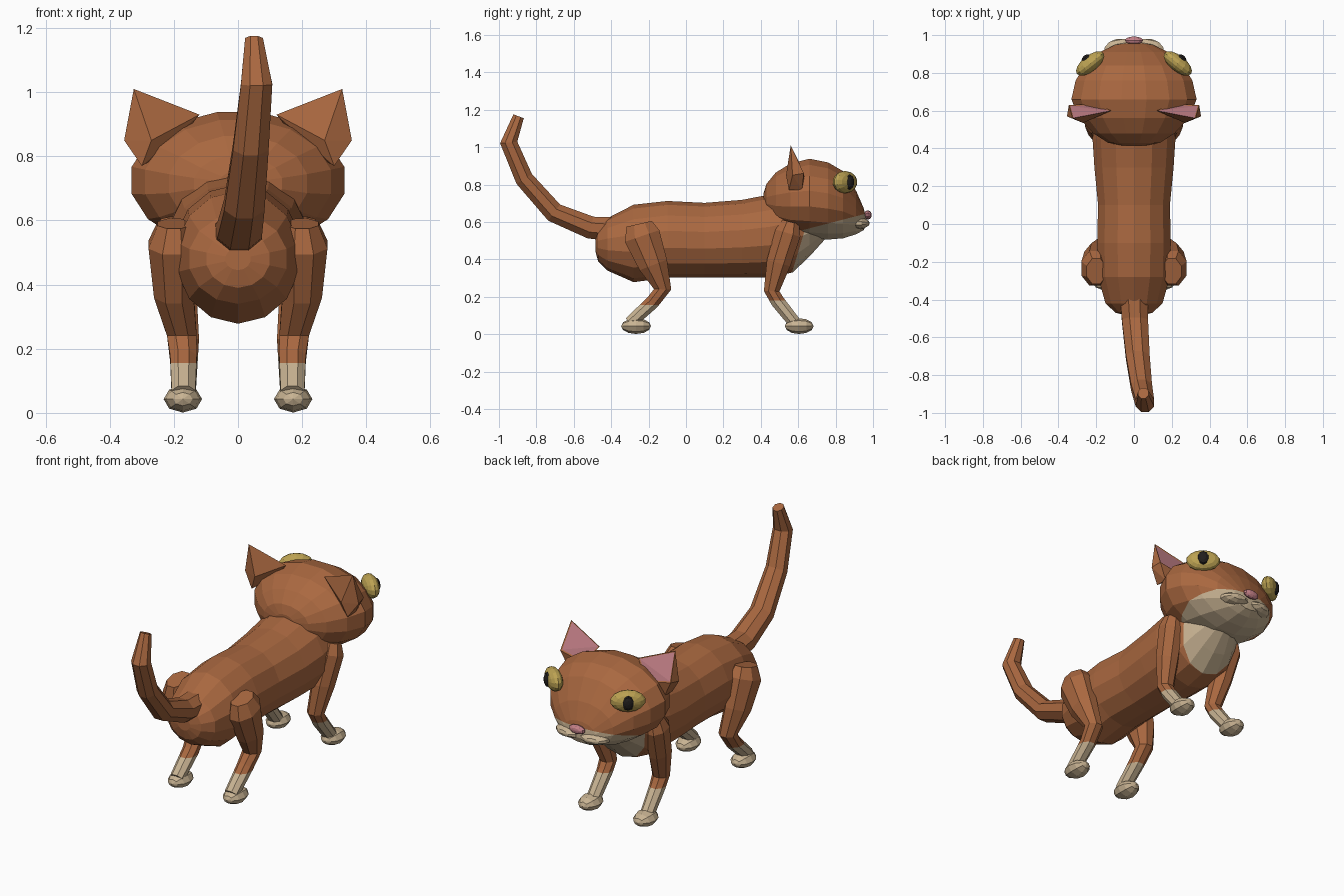
import bpy, bmesh, math
from mathutils import Vector, Matrix

if "Cube" in bpy.data.objects:
    bpy.data.objects.remove(bpy.data.objects["Cube"], do_unlink=True)


def material(name, rgb):
    m = bpy.data.materials.new(name)
    m.use_nodes = True
    m.diffuse_color = (*rgb, 1)
    m.node_tree.nodes["Principled BSDF"].inputs["Base Color"].default_value = (*rgb, 1)
    return m


FUR = material("ginger fur", (0.40, 0.138, 0.051))
CREAM = material("cream fur", (0.58, 0.45, 0.29))
PINK = material("pink skin", (0.56, 0.22, 0.25))
GOLD = material("gold iris", (0.50, 0.36, 0.085))
BLACK = material("black pupil", (0.015, 0.013, 0.012))


def finish(name, bm, mats):
    bmesh.ops.recalc_face_normals(bm, faces=bm.faces)
    mesh = bpy.data.meshes.new(name)
    bm.to_mesh(mesh)
    bm.free()
    for m in mats:
        mesh.materials.append(m)
    ob = bpy.data.objects.new(name, mesh)
    bpy.context.collection.objects.link(ob)
    return ob


def loft(name, stations, sides, upright=False, patch=None):
    """Skin rings (x, y, z, side radius, other radius); patch = (point, normal) of the cream area."""
    bm = bmesh.new()
    centres = [Vector(s[:3]) for s in stations]
    rings = []
    for i, (c, s) in enumerate(zip(centres, stations)):
        along = centres[min(i + 1, len(centres) - 1)] - centres[max(i - 1, 0)]
        along.x = 0
        across = Vector((0, 0, 1)) if upright else along.normalized().cross(Vector((1, 0, 0)))
        ring = []
        for k in range(sides):
            a = math.tau * (k + 0.5) / sides
            ring.append(bm.verts.new(c + Vector((s[3] * math.cos(a), 0, 0)) + across * s[4] * math.sin(a)))
        rings.append(ring)
    for a, b in zip(rings, rings[1:]):
        for k in range(sides):
            j = (k + 1) % sides
            bm.faces.new((a[k], a[j], b[j], b[k]))
    bm.faces.new(rings[0])
    bm.faces.new(rings[-1])
    if patch:
        point, normal = Vector(patch[0]), Vector(patch[1])
        bmesh.ops.bisect_plane(bm, geom=bm.verts[:] + bm.edges[:] + bm.faces[:],
                               plane_co=point, plane_no=normal)
        for f in bm.faces:
            f.material_index = int((f.calc_center_median() - point).dot(normal) > 0)
    return finish(name, bm, [FUR, CREAM])


def ellipsoid(name, centre, radii, mat, turn=0, segments=10, rings=6):
    bm = bmesh.new()
    bmesh.ops.create_uvsphere(bm, u_segments=segments, v_segments=rings, radius=1)
    bm.transform(Matrix.Translation(centre) @ Matrix.Rotation(turn, 4, "Z")
                 @ Matrix.Diagonal((*radii, 1)) @ Matrix.Rotation(math.pi / 2, 4, "X"))
    return finish(name, bm, [mat])


# Torso with cream chest
loft("body", [(0, y, z, rx, rz) for y, z, rx, rz in (
    (-.485, .48, .04, .035), (-.47, .48, .1, .09), (-.42, .48, .155, .14),
    (-.28, .485, .195, .207), (-.1, .507, .2, .205), (.1, .502, .195, .2),
    (.3, .51, .215, .208), (.45, .525, .225, .222), (.57, .55, .215, .22),
    (.66, .58, .17, .165), (.75, .6, .1, .085))],
    14, True, ((0, .57, .34), (0, 1, -.3)))

# Head with cream chin
loft("head", [(0, y, z, rx, rz) for y, z, rx, rz in (
    (.415, .715, .06, .04), (.43, .715, .14, .09), (.48, .715, .22, .152),
    (.56, .72, .295, .197), (.66, .725, .338, .217), (.76, .712, .315, .21),
    (.84, .692, .265, .183), (.91, .65, .185, .118), (.95, .615, .1, .06),
    (.962, .605, .03, .02))],
    16, True, ((0, .58, .545), (0, .26, -1)))

# Tail
loft("tail", [(0, -.38, .56, .08, .07), (.005, -.51, .57, .075, .065),
              (.02, -.705, .65, .068, .058), (.04, -.865, .83, .06, .053),
              (.058, -.948, 1.025, .053, .05), (.05, -.895, 1.165, .03, .032)], 8)

ellipsoid("nose", (0, .972, .637), (.05, .021, .025), PINK)

for s, side in ((1, "left"), (-1, "right")):
    # Hind leg: broad thigh, shin with cream sock
    loft(side + "_hind_leg", [(s * x, y, z, rx, ry) for x, y, z, rx, ry in (
        (.2, -.25, .59, .055, .075), (.205, -.235, .525, .08, .105),
        (.2, -.175, .37, .067, .085), (.175, -.125, .24, .05, .05),
        (.17, -.18, .17, .045, .04), (.17, -.3, .06, .04, .036))],
        8, False, ((0, 0, .155), (0, 0, -1)))
    # Front leg
    loft(side + "_front_leg", [(s * x, y, z, rx, ry) for x, y, z, rx, ry in (
        (.195, .56, .6, .05, .05), (.2, .545, .54, .065, .075),
        (.185, .495, .38, .06, .07), (.165, .458, .23, .047, .045),
        (.165, .49, .175, .043, .04), (.168, .59, .05, .038, .036))],
        8, False, ((0, 0, .18), (0, 0, -1)))
    # Paws
    ellipsoid(side + "_hind_paw", (s * .172, -.267, .043), (.06, .08, .042), CREAM, segments=8)
    ellipsoid(side + "_front_paw", (s * .172, .605, .043), (.06, .077, .042), CREAM, segments=8)

    # Muzzle pad
    ellipsoid(side + "_muzzle", (s * .08, .925, .593), (.085, .056, .031), CREAM, turn=-s * .2)

    # Eye: gold lens and pupil dome
    turn = -s * .67
    out = Vector((s * .62, .78, 0))
    eye = Vector((s * .232, .85, .813))
    ellipsoid(side + "_eye", eye, (.092, .042, .06), GOLD, turn, 14, 8)
    ellipsoid(side + "_pupil", eye + out * .03, (.032, .022, .042), BLACK, turn)

    # Ear: faceted wedge with pink inner face
    bm = bmesh.new()
    for x, y, z in ((.325, .56, 1.01), (.12, .6, .93), (.27, .535, .85), (.355, .57, .85),
                    (.345, .63, .86), (.3, .55, .77), (.3, .62, .77), (.2, .635, .83)):
        bm.verts.new((s * x, y, z))
    bmesh.ops.convex_hull(bm, input=bm.verts[:])
    bmesh.ops.recalc_face_normals(bm, faces=bm.faces)
    for f in bm.faces:
        f.material_index = int(f.normal.y > .5 and f.calc_center_median().z > .86)
    inner = [f for f in bm.faces if f.material_index]
    rim = bmesh.ops.inset_region(bm, faces=inner, thickness=.01, depth=-.004)
    for f in rim["faces"]:
        f.material_index = 0
    finish(side + "_ear", bm, [FUR, PINK])
